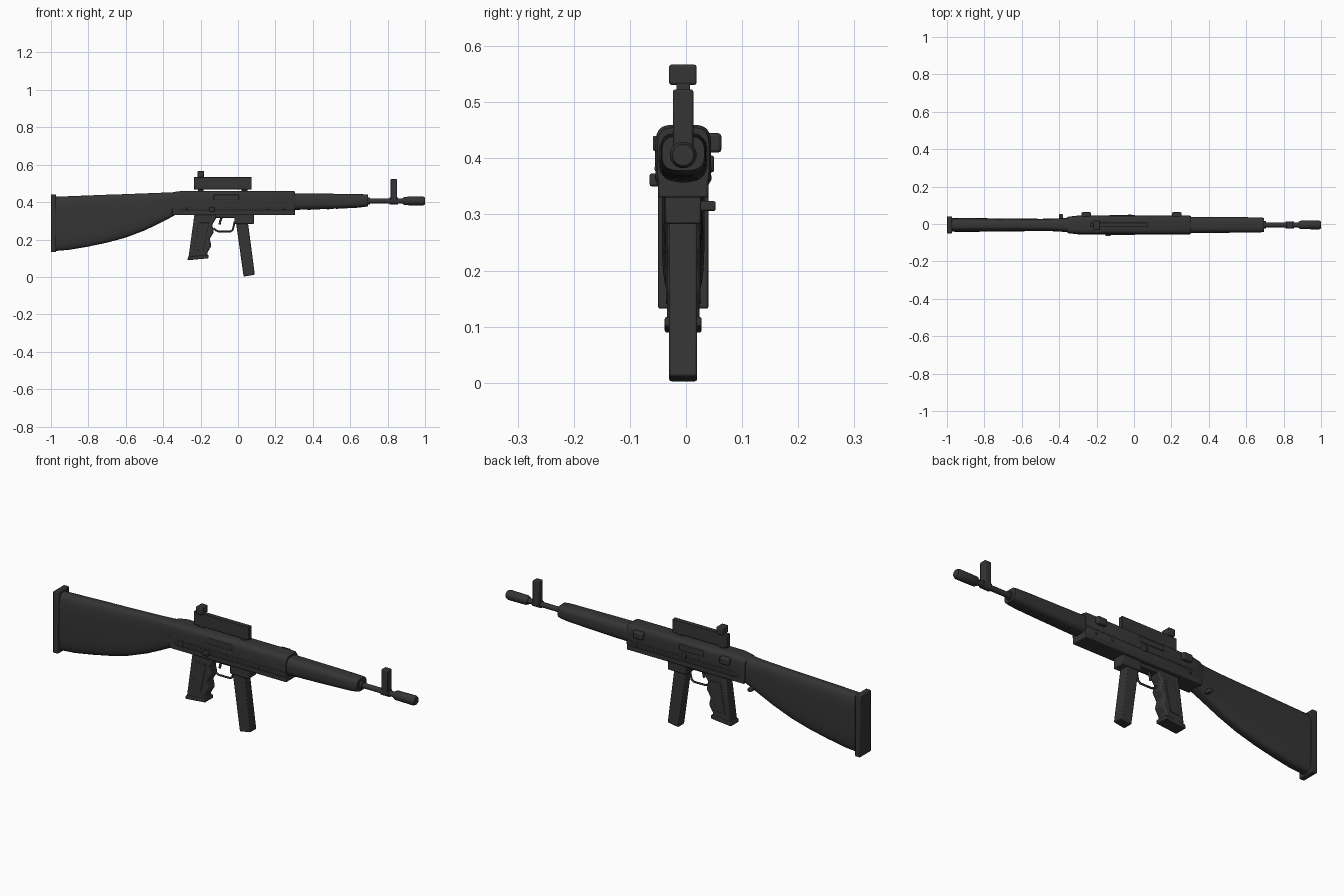
import bpy, bmesh, math
from mathutils import Vector

cube = bpy.data.objects.get("Cube")
if cube:
    bpy.data.objects.remove(cube, do_unlink=True)

CY = -0.005  # mid plane of the model

mat = bpy.data.materials.new("dark_grey")
mat.use_nodes = True
mat.diffuse_color = (0.035, 0.035, 0.035, 1)
mat.node_tree.nodes["Principled BSDF"].inputs["Base Color"].default_value = (0.035, 0.035, 0.035, 1)


def finish(name, bm, bevel=0, segments=2):
    bmesh.ops.recalc_face_normals(bm, faces=bm.faces)
    me = bpy.data.meshes.new(name)
    bm.to_mesh(me)
    bm.free()
    me.materials.append(mat)
    ob = bpy.data.objects.new(name, me)
    bpy.context.collection.objects.link(ob)
    if bevel:
        mod = ob.modifiers.new("Bevel", "BEVEL")
        mod.width, mod.segments = bevel, segments
        mod.limit_method, mod.angle_limit = "ANGLE", math.radians(40)
    bpy.ops.object.select_all(action="DESELECT")
    ob.select_set(True)
    bpy.context.view_layer.objects.active = ob
    bpy.ops.object.shade_smooth_by_angle(angle=math.radians(40))
    return ob


def box(name, x, y, z, bevel=0.004):
    bm = bmesh.new()
    bmesh.ops.create_cube(bm, size=1)
    for v in bm.verts:
        for i, (a, b) in enumerate((x, y, z)):
            v.co[i] = (a + b) / 2 + v.co[i] * (b - a)
    return finish(name, bm, bevel)


def plate(name, outline, y0, y1, bevel=0.004):
    """Side outline in x, z pushed through y."""
    bm = bmesh.new()
    face = bm.faces.new([bm.verts.new((x, y0, z)) for x, z in outline])
    res = bmesh.ops.extrude_face_region(bm, geom=[face])
    for v in res["geom"]:
        if isinstance(v, bmesh.types.BMVert):
            v.co.y = y1
    return finish(name, bm, bevel)


def loft(name, sections, power, sides=32):
    """Rounded sections (x, bottom, top, half width) joined along x."""
    bm = bmesh.new()
    rings = []
    for x, lo, hi, w in sections:
        ring = []
        for i in range(sides):
            t = 2 * math.pi * (i + 0.5) / sides
            c, s = math.cos(t), math.sin(t)
            py = math.copysign(abs(c) ** (2 / power), c)
            pz = math.copysign(abs(s) ** (2 / power), s)
            ring.append(bm.verts.new((x, CY + w * py, (lo + hi) / 2 + (hi - lo) / 2 * pz)))
        rings.append(ring)
    for a, b in zip(rings, rings[1:]):
        for i in range(sides):
            j = (i + 1) % sides
            bm.faces.new((a[i], a[j], b[j], b[i]))
    bm.faces.new(rings[0])
    bm.faces.new(rings[-1])
    return finish(name, bm)


def rod(name, x0, x1, r, z=0.406, sides=24):
    return loft(name, [(x0, z - r, z + r, r), (x1, z - r, z + r, r)], 2, sides)


def tube(name, points, r):
    cu = bpy.data.curves.new(name, "CURVE")
    cu.dimensions = "3D"
    cu.bevel_depth, cu.bevel_resolution, cu.use_fill_caps = r, 2, True
    sp = cu.splines.new("POLY")
    sp.points.add(len(points) - 1)
    for p, (x, z) in zip(sp.points, points):
        p.co = (x, CY, z, 1)
    cu.materials.append(mat)
    ob = bpy.data.objects.new(name, cu)
    bpy.context.collection.objects.link(ob)


# Shoulder stock and butt plate
loft("stock", [(-0.98, 0.138, 0.43, 0.036), (-0.9, 0.145, 0.432, 0.038),
               (-0.8, 0.162, 0.436, 0.036), (-0.7, 0.183, 0.44, 0.035),
               (-0.6, 0.21, 0.443, 0.034), (-0.5, 0.248, 0.447, 0.033),
               (-0.42, 0.286, 0.45, 0.034), (-0.34, 0.328, 0.453, 0.04)], 3.6)
box("butt_plate", (-1, -0.972), (-0.05, 0.04), (0.132, 0.442))
box("sling_stud", (-0.4, -0.38), (0.02, 0.053), (0.306, 0.324))

# Receiver: rounded upper shell, straight lower body, seam rail
loft("receiver_shell", [(-0.355, 0.345, 0.45, 0.042), (-0.345, 0.34, 0.454, 0.045),
                        (-0.3, 0.34, 0.46, 0.05), (0.295, 0.34, 0.46, 0.05),
                        (0.305, 0.345, 0.455, 0.046)], 4.5)
plate("receiver_body", [(-0.352, 0.33), (0.305, 0.33), (0.305, 0.4), (-0.352, 0.4)],
      CY - 0.045, CY + 0.045)
box("receiver_seam", (-0.3, 0.3), (CY - 0.051, CY + 0.051), (0.378, 0.386), 0.002)

# Details on both flanks
for side, label in ((-1, "right"), (1, "left")):
    def span(a, b):
        return tuple(sorted((CY + side * a, CY + side * b)))
    box(label + "_port", (-0.13, 0.005), span(0.044, 0.054), (0.413, 0.44), 0.003)
    for i, x in enumerate((-0.28, 0.16, 0.25)):
        box(f"{label}_pin_{i}", (x - 0.007, x + 0.007), span(0.04, 0.05), (0.358, 0.372), 0.003)
box("selector", (-0.152, -0.125), (-0.065, -0.04), (0.35, 0.373))
for name, x in (("rear_lug", -0.255), ("front_lug", 0.228)):
    box(name, (x - 0.026, x + 0.026), (0.035, 0.063), (0.41, 0.445), 0.006)
box("release_button", (-0.035, -0.01), (0.035, 0.05), (0.375, 0.405))

# Sight rail and rear sight
box("sight_rail", (-0.235, 0.072), (CY - 0.012, CY + 0.012), (0.468, 0.534), 0.002)
for x in (-0.2, 0.035):
    box("rail_foot", (x - 0.015, x + 0.015), (CY - 0.007, CY + 0.007), (0.45, 0.48), 0.002)
box("rear_sight_stem", (-0.21, -0.187), (CY - 0.012, CY + 0.012), (0.52, 0.54), 0.002)
box("rear_sight", (-0.216, -0.181), (-0.03, 0.019), (0.531, 0.567))

# Handguard with grip ribs beneath
loft("handguard", [(0.295, 0.358, 0.447, 0.044), (0.5, 0.364, 0.445, 0.042),
                   (0.64, 0.37, 0.443, 0.041), (0.675, 0.374, 0.442, 0.04),
                   (0.695, 0.378, 0.44, 0.038)], 3)
for i in range(6):
    x = 0.38 + i * 0.05
    lo = 0.357 + i * 0.0022
    loft(f"handguard_rib_{i}", [(x - 0.012, lo + 0.006, lo + 0.03, 0.02),
                                (x - 0.005, lo, lo + 0.03, 0.028),
                                (x + 0.005, lo, lo + 0.03, 0.028),
                                (x + 0.012, lo + 0.006, lo + 0.03, 0.02)], 2.5, 16)

# Barrel, muzzle and front sight
rod("barrel", 0.68, 0.92, 0.013)
rod("barrel_collar", 0.69, 0.705, 0.02)
rod("sight_collar", 0.81, 0.855, 0.018)
loft("muzzle", [(0.88, 0.389, 0.423, 0.017), (0.892, 0.383, 0.429, 0.023),
                (0.99, 0.382, 0.43, 0.024), (1.0, 0.387, 0.425, 0.019)], 2, 16)
box("front_sight", (0.815, 0.85), (CY - 0.018, CY + 0.018), (0.406, 0.523))

# Magazine and its well
box("magazine_well", (-0.02, 0.085), (CY - 0.032, CY + 0.032), (0.283, 0.335))
plate("magazine", [(-0.012, 0.3), (0.052, 0.3), (0.09, 0.012), (0.03, 0.002)],
      CY - 0.025, CY + 0.025)

# Pistol grip: finger notches down the front edge
front = []
for i in range(13):
    t = i / 12
    front.append((-0.12 - 0.04 * t + 0.008 * math.sin(t * 6 * math.pi), 0.335 - 0.225 * t))
plate("pistol_grip", [(-0.233, 0.335)] + front + [(-0.265, 0.102)], CY - 0.029, CY + 0.029, 0.007)
plate("grip_base", [(-0.267, 0.108), (-0.157, 0.118), (-0.157, 0.1), (-0.27, 0.089)],
      CY - 0.033, CY + 0.033)
for y in (CY - 0.031, CY + 0.027):
    plate("grip_panel", [(-0.21, 0.29), (-0.155, 0.29), (-0.185, 0.145), (-0.235, 0.14)],
          y, y + 0.004, 0.001)

# Trigger and guard
tube("trigger_guard", [(-0.13, 0.262), (-0.12, 0.25), (-0.105, 0.243), (-0.04, 0.243),
                       (-0.028, 0.252), (-0.018, 0.295)], 0.005)
tube("trigger", [(-0.085, 0.335), (-0.088, 0.315), (-0.096, 0.295), (-0.098, 0.28)], 0.006)
box("trigger_housing", (-0.13, -0.01), (CY - 0.025, CY + 0.025), (0.315, 0.34))
